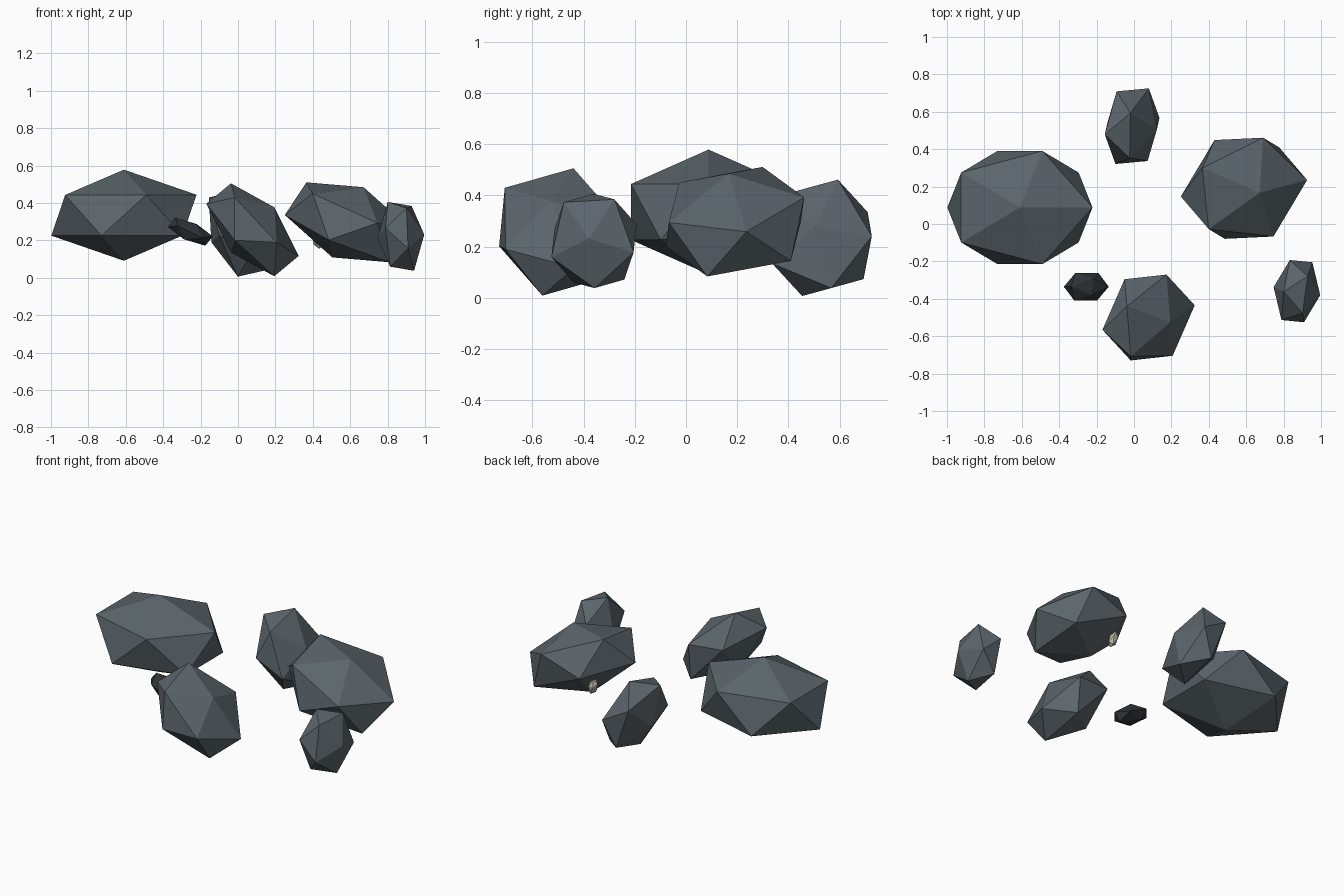
import bpy, bmesh
from mathutils import Matrix, Vector

cube = bpy.data.objects.get("Cube")
if cube:
    bpy.data.objects.remove(cube, do_unlink=True)

GOLDEN = (1 + 5 ** 0.5) / 2


def make_material(name, colour):
    mat = bpy.data.materials.new(name)
    mat.use_nodes = True
    mat.diffuse_color = (*colour, 1)
    shader = mat.node_tree.nodes["Principled BSDF"]
    shader.inputs["Base Color"].default_value = (*colour, 1)
    shader.inputs["Roughness"].default_value = 0.9
    return mat


def make_rock(name, mat, centre, axis_a, axis_b, axis_c):
    """Twenty-sided rock, stretched and tilted by its three axes."""
    stretch = Matrix((axis_a, axis_b, axis_c)).transposed()
    bm = bmesh.new()
    # three crossed golden rectangles give the twelve corners
    for s in (-1, 1):
        for t in (-GOLDEN, GOLDEN):
            for corner in ((0, s, t), (s, t, 0), (t, 0, s)):
                bm.verts.new(stretch @ Vector(corner))
    bmesh.ops.convex_hull(bm, input=bm.verts)
    bmesh.ops.recalc_face_normals(bm, faces=bm.faces)
    mesh = bpy.data.meshes.new(name)
    bm.to_mesh(mesh)
    bm.free()
    mesh.materials.append(mat)
    obj = bpy.data.objects.new(name, mesh)
    obj.location = centre
    bpy.context.scene.collection.objects.link(obj)
    return obj


slate = make_material("slate grey", (0.105, 0.13, 0.147))
dark = make_material("dark slate", (0.027, 0.033, 0.038))
bone = make_material("pale beige", (0.5, 0.48, 0.38))

# Large rocks
make_rock("large_right_rock", slate, (-.61, .088, .335),
          (0, .187, 0), (-.194, 0, .067), (.12, 0, .109))
make_rock("large_left_rock", slate, (.588, .191, .297),
          (.09, .151, -.018), (-.153, .066, .013), (-.043, .026, .124))

# Medium rocks
make_rock("front_rock", slate, (.078, -.5, .257),
          (.059, .135, -.036), (-.116, .043, .064), (0, .011, .114))
make_rock("back_rock", slate, (-.01, .523, .234),
          (.086, .008, -.047), (.002, .12, .033), (-.007, -.031, .12))

# Small rocks
make_rock("small_left_rock", slate, (.871, -.359, .222),
          (.021, -.088, .027), (-.064, -.041, .011), (-.004, .024, .107))
make_rock("pebble", dark, (-.255, -.335, .247),
          (.062, 0, -.031), (.002, .045, 0), (.02, 0, .025))

# Pale shard embedded under the large left rock
make_rock("pale_shard", bone, (.425, .32, .205),
          (.016, 0, 0), (0, .016, .004), (-.006, 0, .028))
